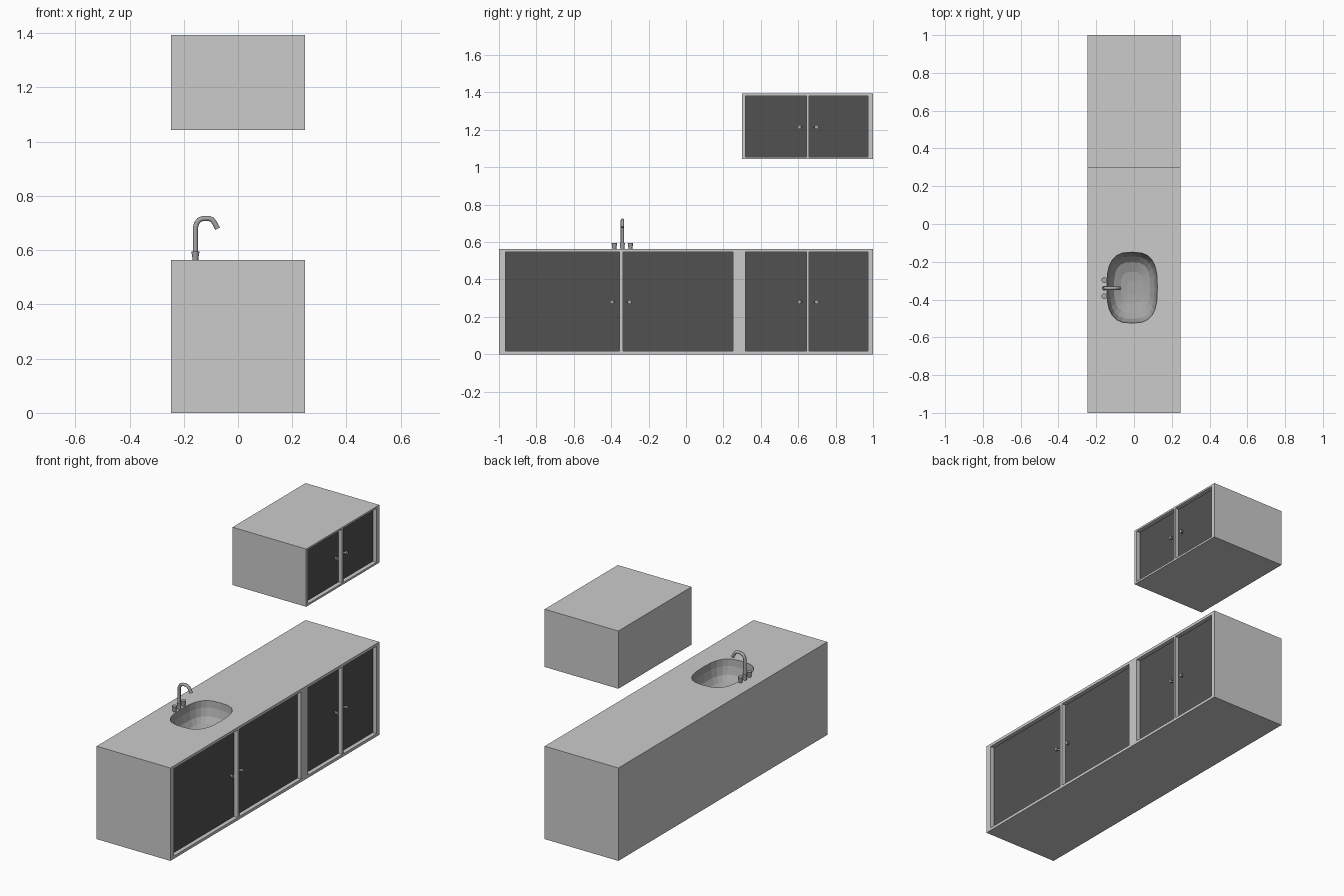
import bpy, bmesh, math
from mathutils import Matrix, Vector

if "Cube" in bpy.data.objects:
    bpy.data.objects.remove(bpy.data.objects["Cube"], do_unlink=True)


def material(name, value):
    m = bpy.data.materials.new(name)
    m.use_nodes = True
    m.diffuse_color = (value, value, value, 1)
    bsdf = next(n for n in m.node_tree.nodes if n.type == 'BSDF_PRINCIPLED')
    bsdf.inputs["Base Color"].default_value = (value, value, value, 1)
    return m


LIGHT = material("light_grey", 0.60)
DARK = material("dark_door_grey", 0.083)
STEEL = material("steel_grey", 0.38)

HALF = 0.247     # half the cabinet depth
RECESS = 0.025   # how far doors sit behind the frame


def finish(bm, name, *mats, smooth=False):
    bmesh.ops.recalc_face_normals(bm, faces=bm.faces)
    mesh = bpy.data.meshes.new(name)
    bm.to_mesh(mesh)
    bm.free()
    obj = bpy.data.objects.new(name, mesh)
    bpy.context.collection.objects.link(obj)
    for m in mats:
        mesh.materials.append(m)
    if smooth:
        bpy.ops.object.select_all(action='DESELECT')
        obj.select_set(True)
        bpy.context.view_layer.objects.active = obj
        bpy.ops.object.shade_smooth_by_angle(angle=math.radians(40))
    return obj


def cabinet(name, y0, y1, z0, z1, doors, door_z):
    """Box whose +x side has recessed dark door panels."""
    bm = bmesh.new()
    size = Matrix.Diagonal((2 * HALF, y1 - y0, z1 - z0, 1))
    place = Matrix.Translation((0, (y0 + y1) / 2, (z0 + z1) / 2))
    bmesh.ops.create_cube(bm, size=1, matrix=place @ size)
    cuts = [((0, y, 0), (0, 1, 0)) for d in doors for y in d]
    cuts += [((0, 0, z), (0, 0, 1)) for z in door_z]
    for co, no in cuts:
        bmesh.ops.bisect_plane(bm, geom=bm.verts[:] + bm.edges[:] + bm.faces[:],
                               plane_co=co, plane_no=no)
    bm.normal_update()
    panels = []
    for f in bm.faces:
        c = f.calc_center_median()
        if (f.normal.x > 0.9 and door_z[0] < c.z < door_z[1]
                and any(a < c.y < b for a, b in doors)):
            f.material_index = 1
            panels.append(f)
    for f in bmesh.ops.inset_individual(bm, faces=panels, thickness=0,
                                        depth=-RECESS)["faces"]:
        f.material_index = 0
    return finish(bm, name, LIGHT, DARK)


def cone(bm, base, axis, r1, r2, length, sides=16):
    axis = Vector(axis)
    rot = axis.to_track_quat('Z', 'Y').to_matrix().to_4x4()
    centre = Vector(base) + axis.normalized() * length / 2
    bmesh.ops.create_cone(bm, cap_ends=True, segments=sides, radius1=r1, radius2=r2,
                          depth=length, matrix=Matrix.Translation(centre) @ rot)


def knob(name, y, z, toward):
    """Small round door knob with a stem leaning toward the door's edge."""
    bm = bmesh.new()
    x = HALF - RECESS
    cone(bm, (x, y + toward * 0.009, z), (1, -toward * 0.5, 0), 0.006, 0.006, 0.014, 10)
    cone(bm, (x + 0.01, y, z), (1, 0, 0), 0.009, 0.011, 0.012, 12)
    finish(bm, name, STEEL, smooth=True)


# Cabinets
small_doors = [(0.317, 0.645), (0.657, 0.973)]
base = cabinet("base_cabinet", -1, 1, 0, 0.563,
               [(-0.964, -0.355), (-0.336, 0.251)] + small_doors, (0.017, 0.546))
cabinet("wall_cabinet", 0.3, 1, 1.043, 1.393, small_doors, (1.055, 1.382))

# Door knobs, in facing pairs
for label, left, right, z in (("sink_door", -0.396, -0.302, 0.28),
                              ("side_door", 0.606, 0.698, 0.28),
                              ("wall_door", 0.606, 0.698, 1.215)):
    knob(label + "_knob_a", left, z, 1)
    knob(label + "_knob_b", right, z, -1)

# Sink bowl
SINK_X, SINK_Y, TOP = -0.01, -0.337, 0.563
SIDES = 24


def outline(scale, z):
    pts = []
    for i in range(SIDES):
        a = 2 * math.pi * i / SIDES
        c, s = math.cos(a), math.sin(a)
        px = math.copysign(abs(c) ** 0.7, c) * 0.134 * scale
        py = math.copysign(abs(s) ** 0.7, s) * 0.188 * scale
        pts.append((SINK_X + px, SINK_Y + py, z))
    return pts


def loft(bm, rings):
    loops = [[bm.verts.new(p) for p in ring] for ring in rings]
    for lo, hi in zip(loops, loops[1:]):
        for i in range(SIDES):
            j = (i + 1) % SIDES
            bm.faces.new((lo[i], lo[j], hi[j], hi[i]))
    return loops


bm = bmesh.new()
profile = [(1, 0), (0.97, 0.04), (0.88, 0.085), (0.72, 0.115), (0.45, 0.132), (0.2, 0.137)]
loops = loft(bm, [outline(s, TOP - d) for s, d in profile])
bm.faces.new(loops[-1])
bowl = finish(bm, "sink_bowl", STEEL)
bowl.data.flip_normals()   # the inside of the bowl is the visible side

# Opening in the worktop
bm = bmesh.new()
loops = loft(bm, [outline(1, TOP - 0.16), outline(1, TOP + 0.05)])
for loop in loops:
    bm.faces.new(loop)
cutter = finish(bm, "sink_cutter", LIGHT)
cutter.hide_render = True
cutter.hide_viewport = True
cut = base.modifiers.new("sink_opening", 'BOOLEAN')
cut.operation = 'DIFFERENCE'
cut.solver = 'EXACT'
cut.object = cutter

# Tap: flared base, bent spout and two handles
TAP_X, TAP_Y = -0.157, -0.34
bm = bmesh.new()
cone(bm, (TAP_X, TAP_Y, TOP), (0, 0, 1), 0.011, 0.013, 0.033)
finish(bm, "tap_base", STEEL, smooth=True)
for side, dy in (("right", -0.043), ("left", 0.043)):
    bm = bmesh.new()
    cone(bm, (TAP_X, TAP_Y + dy, TOP), (0, 0, 1), 0.010, 0.015, 0.033)
    finish(bm, "tap_handle_" + side, STEEL, smooth=True)

curve = bpy.data.curves.new("tap_spout", 'CURVE')
curve.dimensions = '3D'
curve.bevel_depth = 0.0095
curve.bevel_resolution = 2
curve.use_fill_caps = True
path = [(0, 0), (0, 0.12), (0.004, 0.136), (0.013, 0.148), (0.027, 0.154),
        (0.050, 0.154), (0.062, 0.149), (0.070, 0.138), (0.082, 0.116)]
spline = curve.splines.new('POLY')
spline.points.add(len(path) - 1)
for p, (dx, dz) in zip(spline.points, path):
    p.co = (TAP_X + dx, TAP_Y, TOP + dz, 1)
spline.use_smooth = True
curve.materials.append(STEEL)
bpy.context.collection.objects.link(bpy.data.objects.new("tap_spout", curve))
